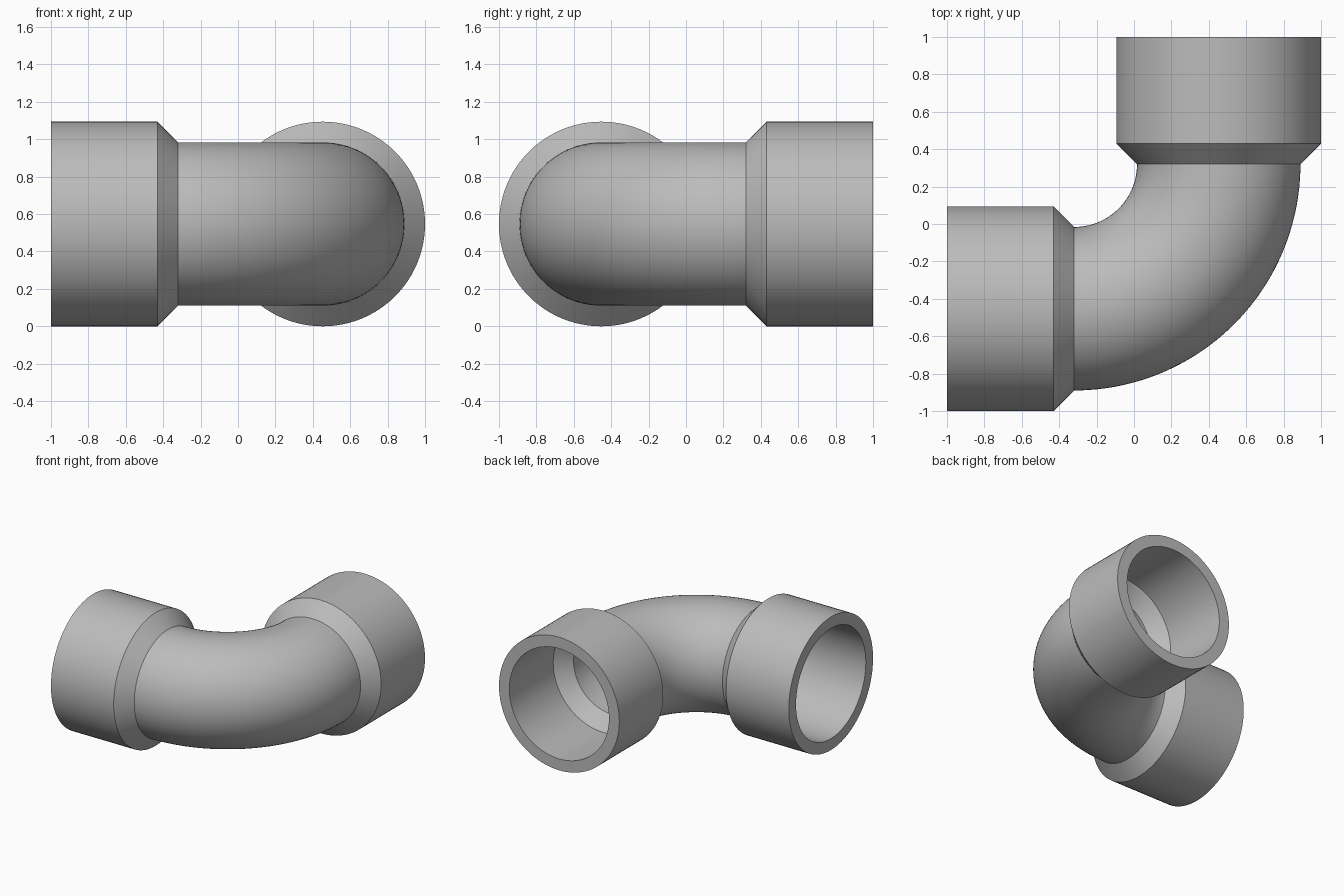
import bpy, bmesh, math
from mathutils import Vector

cube = bpy.data.objects.get("Cube")
if cube:
    bpy.data.objects.remove(cube, do_unlink=True)

SIDES = 96
BEND_STEPS = 48
UP = Vector((0, 0, 1))
SOCKET_R, SOCKET_BORE = 0.547, 0.453   # socket outside and inside radius
PIPE_R, PIPE_BORE = 0.437, 0.345       # bend outside and inside radius
JOINT = 0.32                           # where the bend meets the sockets
AXIS = 1 - SOCKET_R                    # offset of the pipe axis
HEIGHT = SOCKET_R

grey = bpy.data.materials.new("plain_grey")
grey.use_nodes = True
colour = (0.5, 0.5, 0.5, 1)
grey.diffuse_color = colour
grey.node_tree.nodes["Principled BSDF"].inputs["Base Color"].default_value = colour


def sweep(name, runs):
    """Skin each run of (centre, direction, radius) rings into a tube."""
    bm = bmesh.new()
    for run in runs:
        previous = None
        for centre, direction, radius in run:
            side = direction.cross(UP)
            ring = []
            for i in range(SIDES):
                a = math.tau * i / SIDES
                ring.append(bm.verts.new(centre + radius * (math.cos(a) * side + math.sin(a) * UP)))
            if previous:
                for i in range(SIDES):
                    j = (i + 1) % SIDES
                    bm.faces.new((previous[i], ring[i], ring[j], previous[j]))
            previous = ring
    mesh = bpy.data.meshes.new(name)
    bm.to_mesh(mesh)
    bm.free()
    mesh.materials.append(grey)
    obj = bpy.data.objects.new(name, mesh)
    bpy.context.collection.objects.link(obj)
    bpy.ops.object.select_all(action='DESELECT')
    obj.select_set(True)
    bpy.context.view_layer.objects.active = obj
    bpy.ops.object.shade_smooth_by_angle(angle=math.radians(30))
    return obj


# Quarter-turn bend: outer skin forwards, bore backwards
def bend_run(radius):
    pivot = Vector((-JOINT, JOINT, HEIGHT))
    run = []
    for i in range(BEND_STEPS + 1):
        a = math.pi / 2 * i / BEND_STEPS
        out = Vector((math.sin(a), -math.cos(a), 0))
        along = Vector((math.cos(a), math.sin(a), 0))
        run.append((pivot + out * (JOINT + AXIS), along, radius))
    return run


sweep("elbow_bend", [bend_run(PIPE_R), bend_run(PIPE_BORE)[::-1]])

# Sockets: outer cone, wall, flat rim, bore and inner cone
SHOULDER = JOINT + SOCKET_R - PIPE_R
profile = [(JOINT, PIPE_R), (SHOULDER, SOCKET_R), (1, SOCKET_R),
           (1, SOCKET_BORE), (SHOULDER, SOCKET_BORE), (JOINT, PIPE_BORE)]
for name, direction, offset in (
        ("side_socket", Vector((-1, 0, 0)), Vector((0, -AXIS, HEIGHT))),
        ("back_socket", Vector((0, 1, 0)), Vector((AXIS, 0, HEIGHT)))):
    sweep(name, [[(offset + direction * d, direction, r) for d, r in profile]])
